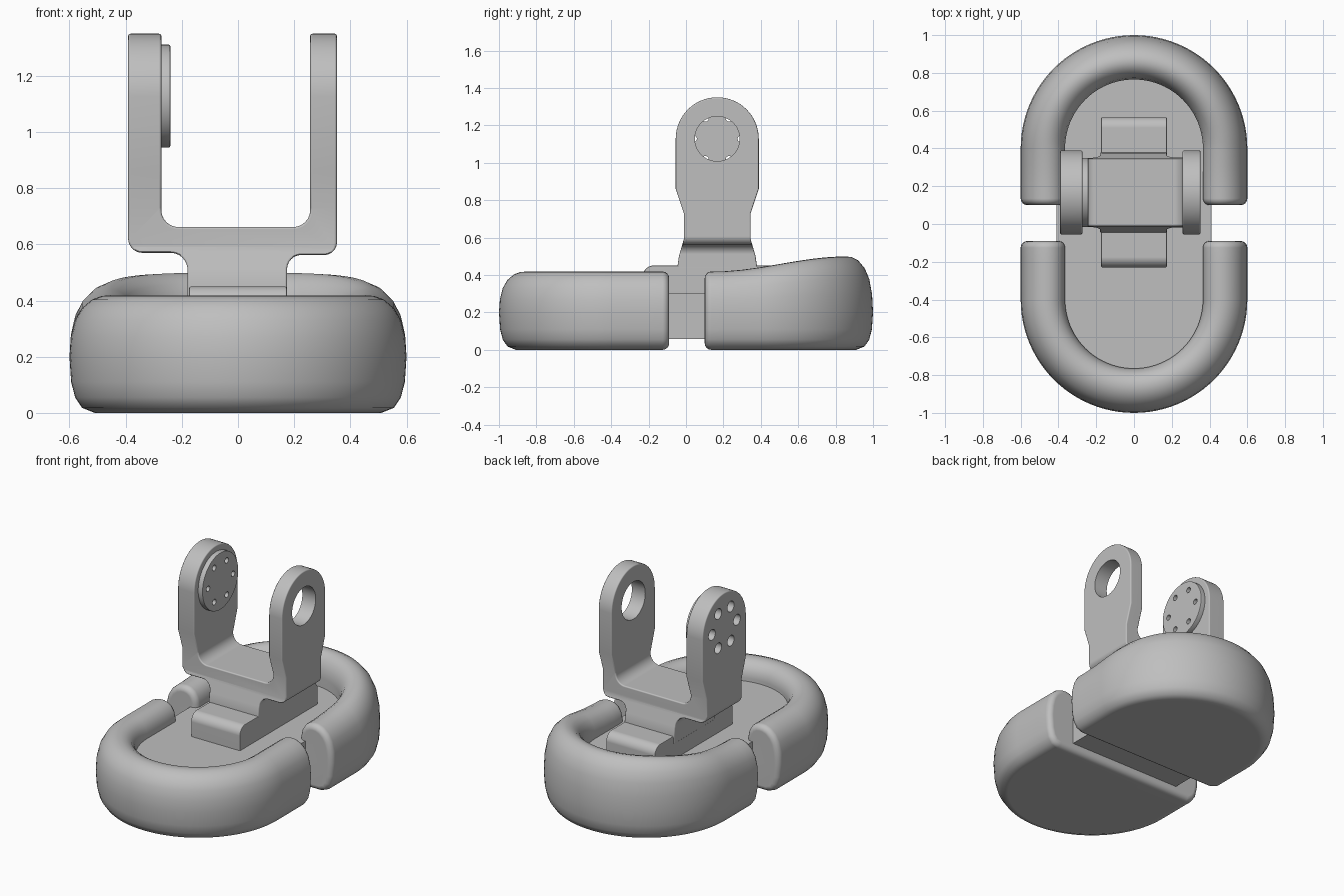
import bpy, bmesh
from math import pi, sin, cos, radians
from mathutils import Vector

if "Cube" in bpy.data.objects:
    bpy.data.objects.remove(bpy.data.objects["Cube"])

grey = bpy.data.materials.new("plain grey")
grey.use_nodes = True
colour = (0.52, 0.52, 0.52, 1)
grey.diffuse_color = colour
grey.node_tree.nodes["Principled BSDF"].inputs["Base Color"].default_value = colour


def finish(name, bm):
    bmesh.ops.recalc_face_normals(bm, faces=bm.faces)
    mesh = bpy.data.meshes.new(name)
    bm.to_mesh(mesh)
    bm.free()
    mesh.materials.append(grey)
    obj = bpy.data.objects.new(name, mesh)
    bpy.context.collection.objects.link(obj)
    return obj


def rounded(corners, steps=8):
    """Polygon from (a, b, radius) corners with true arc fillets."""
    out = []
    n = len(corners)
    for i, (a, b, r) in enumerate(corners):
        p = Vector((a, b))
        if r == 0:
            out.append(p)
            continue
        u = (Vector(corners[i - 1][:2]) - p).normalized()
        v = (Vector(corners[(i + 1) % n][:2]) - p).normalized()
        half = u.angle(v) / 2
        c = p + (u + v).normalized() * (r / sin(half))
        t = r * cos(half) / sin(half)
        s, e = p + u * t - c, p + v * t - c
        for k in range(steps + 1):
            out.append(c + s.lerp(e, k / steps).normalized() * r)
    return out


def prism(name, points, axis, lo, hi):
    """Extrude a 2D polygon along x, y or z."""
    place = {"x": lambda p, h: (h, p[0], p[1]),
             "y": lambda p, h: (p[0], h, p[1]),
             "z": lambda p, h: (p[0], p[1], h)}[axis]
    bm = bmesh.new()
    rings = [[bm.verts.new(place(p, h)) for p in points] for h in (lo, hi)]
    n = len(points)
    for ring in rings:
        bm.faces.new(ring)
    for i in range(n):
        j = (i + 1) % n
        bm.faces.new((rings[0][i], rings[0][j], rings[1][j], rings[1][i]))
    return finish(name, bm)


def circle(cy, cz, r, n=48):
    return [(cy + r * cos(2 * pi * i / n), cz + r * sin(2 * pi * i / n)) for i in range(n)]


def apply(obj, mod):
    bpy.context.view_layer.objects.active = obj
    bpy.ops.object.modifier_apply(modifier=mod.name)


def boolean(obj, cutter, operation):
    mod = obj.modifiers.new("cut", "BOOLEAN")
    mod.operation = operation
    mod.solver = "EXACT"
    mod.object = cutter
    apply(obj, mod)
    bpy.data.objects.remove(cutter)


def bevel(obj, width, segments=3):
    mod = obj.modifiers.new("round", "BEVEL")
    mod.width = width
    mod.segments = segments
    mod.limit_method = "ANGLE"
    mod.angle_limit = radians(40)
    apply(obj, mod)


# Bumper cross-section: distance in from the outer edge, height
SECTION = [(.235, .2), (.235, .32), (.226, .36), (.205, .393), (.175, .412), (.145, .418),
           (.115, .416), (.08, .403), (.045, .373), (.02, .33), (.005, .27), (0, .2),
           (.006, .11), (.02, .055), (.045, .018), (.09, 0)]


def bumper(name, side, end, rise):
    stations = [(.6, y, 0) for y in (end, .2, .3)]
    stations += [(.6, .4, pi * i / 48) for i in range(49)]
    stations += [(-.6, y, pi) for y in (.3, .2, end)]
    bm = bmesh.new()
    rows = []
    for _, cy, a in stations:
        row = []
        for d, z in SECTION:
            x, y = (.6 - d) * cos(a), cy + (.6 - d) * sin(a)
            t = min(max((y - .15) / .7, 0), 1)
            if z > .2:
                z = .2 + (z - .2) * (1 + rise * t * t * (3 - 2 * t))
            row.append(bm.verts.new((x, side * y, z)))
        rows.append(row)
    for r, s in zip(rows, rows[1:]):
        for k in range(len(SECTION) - 1):
            bm.faces.new((r[k], r[k + 1], s[k + 1], s[k]))
    bm.faces.new([r[0] for r in rows])
    bm.faces.new([r[-1] for r in rows])
    cap = bm.faces.new(rows[0] + rows[-1][::-1])
    bmesh.ops.recalc_face_normals(bm, faces=bm.faces)
    bmesh.ops.bevel(bm, geom=list(cap.edges), offset=.035, segments=4,
                    profile=.5, affect="EDGES", loop_slide=True)
    return finish(name, bm)


# Sole: two bumpers around a central plate
parts = [bumper("front_bumper", -1, .09, 0), bumper("rear_bumper", 1, .1, .37)]
arc = [(.41 * cos(pi * i / 32), .38 + .41 * sin(pi * i / 32)) for i in range(33)]
parts.append(prism("core_plate", arc + [(-x, -y) for x, y in arc], "z", .057, .3))

# Ankle mounting block
block = prism("ankle_block", rounded([(-.23, .28, 0), (.565, .28, 0),
                                      (.565, .45, .055), (-.23, .45, .055)]), "x", -.175, .175)
bevel(block, .008, 2)
parts.append(block)

# Forked bracket: front outline intersected with side outline
CY, CZ, R = .167, 1.128, .222
fork = prism("fork_bracket", rounded([
    (-.18, .4, 0), (.175, .4, 0), (.175, .562, .05), (.352, .562, .045), (.352, 1.4, 0),
    (.257, 1.4, 0), (.257, .662, .06), (-.273, .662, .06), (-.273, 1.4, 0),
    (-.391, 1.4, 0), (-.391, .57, .05), (-.18, .57, .06)]), "y", -.3, .7)
right = [(.212, .38), (.212, .45), (.205, .5), (.179, .59), (.179, .73), (R, .86)]
dome = [(R * cos(pi * i / 32), CZ + R * sin(pi * i / 32)) for i in range(33)]
outline = right + dome + [(-y, z) for y, z in reversed(right)]
side = prism("side_outline", [(CY + y, z) for y, z in outline], "x", -.6, .6)
boolean(fork, side, "INTERSECT")
bevel(fork, .018)

# Pivot disc on the inner face of one arm
disc = prism("pivot_disc", circle(CY, CZ, .183, 64), "x", -.276, -.241)
bevel(disc, .005, 2)

# Pivot opening and ring of bolt holes
boolean(fork, prism("pivot_hole", circle(CY, CZ, .12), "x", .2, .5), "DIFFERENCE")
for i in range(6):
    a = i * pi / 3
    y, z = CY + .127 * cos(a), CZ + .127 * sin(a)
    boolean(fork, prism("bolt_recess", circle(y, z, .034, 24), "x", -.5, -.2), "DIFFERENCE")
    boolean(disc, prism("bolt_hole", circle(y, z, .018, 20), "x", -.5, -.1), "DIFFERENCE")
parts += [fork, disc]

# Smooth shading with crisp edges
for obj in parts:
    obj.data.shade_smooth()
    obj.data.set_sharp_from_angle(angle=radians(35))
    mod = obj.modifiers.new("even shading", "WEIGHTED_NORMAL")
    mod.keep_sharp = True
